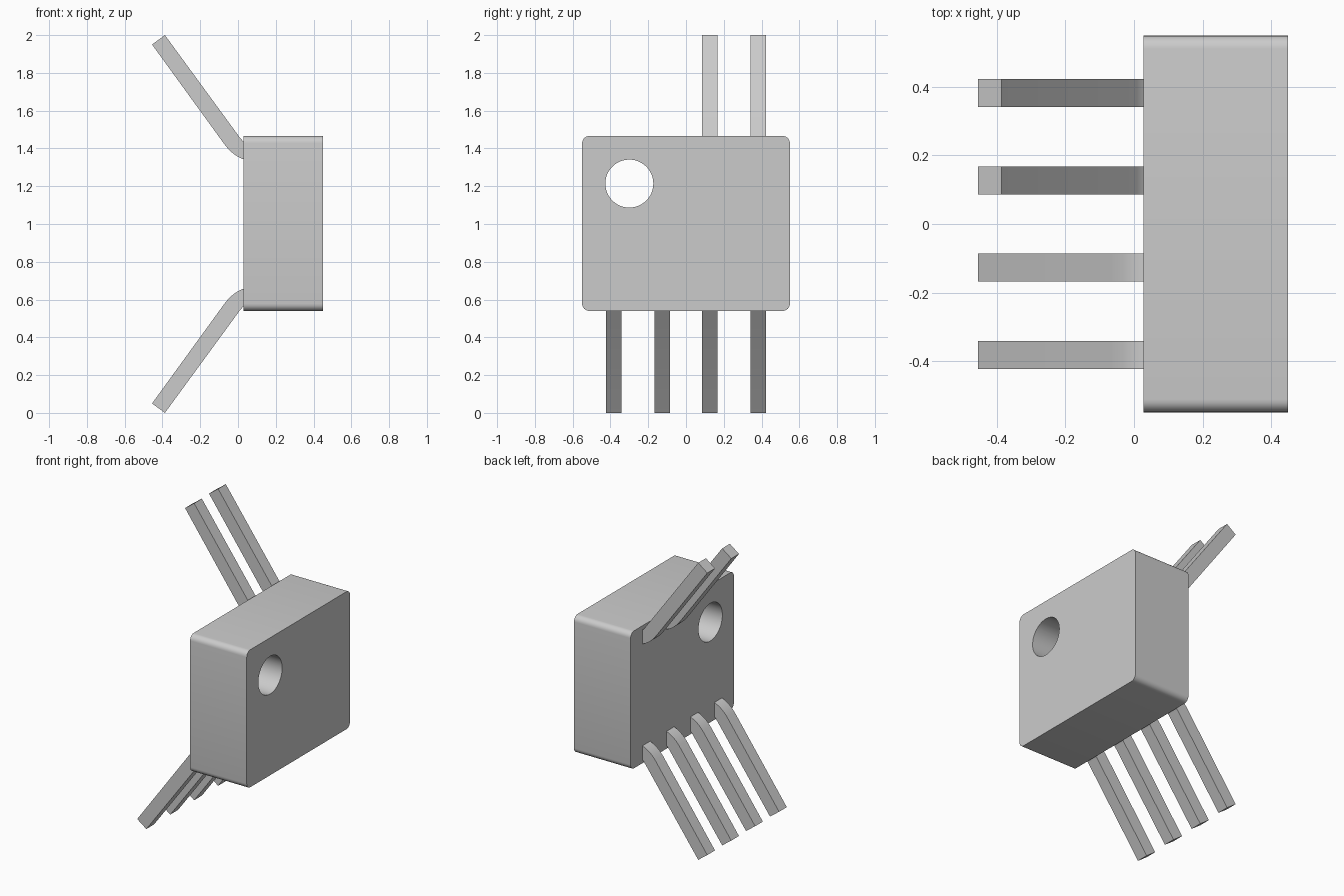
import bpy, bmesh, math
from mathutils import Matrix

if "Cube" in bpy.data.objects:
    bpy.data.objects.remove(bpy.data.objects["Cube"])

grey = bpy.data.materials.new("plain grey")
grey.use_nodes = True
colour = (0.6, 0.6, 0.6, 1)
grey.diffuse_color = colour
grey.node_tree.nodes["Principled BSDF"].inputs["Base Color"].default_value = colour


def add_object(name, bm):
    bmesh.ops.recalc_face_normals(bm, faces=bm.faces)
    mesh = bpy.data.meshes.new(name)
    bm.to_mesh(mesh)
    bm.free()
    mesh.materials.append(grey)
    obj = bpy.data.objects.new(name, mesh)
    bpy.context.collection.objects.link(obj)
    return obj


def shade(obj):
    bpy.ops.object.select_all(action='DESELECT')
    obj.select_set(True)
    bpy.context.view_layer.objects.active = obj
    bpy.ops.object.shade_smooth_by_angle(angle=math.radians(30))


# Body: block with the four edges along x rounded
LEFT, RIGHT, HALF, BOTTOM, TOP = 0.028, 0.45, 0.55, 0.54, 1.466
bm = bmesh.new()
bmesh.ops.create_cube(bm, size=1)
bmesh.ops.scale(bm, vec=(RIGHT - LEFT, 2 * HALF, TOP - BOTTOM), verts=bm.verts)
bmesh.ops.translate(bm, vec=((LEFT + RIGHT) / 2, 0, (TOP + BOTTOM) / 2), verts=bm.verts)
long_edges = [e for e in bm.edges if abs(e.verts[0].co.x - e.verts[1].co.x) > 0.1]
bmesh.ops.bevel(bm, geom=long_edges, offset=0.038, segments=6, profile=0.5, affect='EDGES')
body = add_object("body", bm)

# Round mounting hole right through the body
bm = bmesh.new()
bmesh.ops.create_cone(bm, cap_ends=True, segments=48, radius1=0.127, radius2=0.127, depth=1,
                      matrix=Matrix.Translation((0.24, -0.3, 1.214)) @ Matrix.Rotation(math.pi / 2, 4, 'Y'))
cutter = add_object("hole_cutter", bm)
cut = body.modifiers.new("hole", 'BOOLEAN')
cut.operation, cut.object, cut.solver = 'DIFFERENCE', cutter, 'EXACT'
bpy.context.view_layer.objects.active = body
bpy.ops.object.modifier_apply(modifier="hole")
bpy.data.objects.remove(cutter)
shade(body)

# Leads: bent strip profile in x and z, extruded in y
PROFILE = [(-0.455, 0.05), (-0.066, 0.586), (-0.045, 0.61), (-0.022, 0.63), (0.003, 0.646),
           (0.028, 0.657), (0.05, 0.66), (0.05, 0.575), (0.028, 0.563), (0.008, 0.54), (-0.387, 0)]


def lead(name, y, upper):
    bm = bmesh.new()
    verts = [bm.verts.new((x, y - 0.041, 2 - z if upper else z)) for x, z in PROFILE]
    face = bm.faces.new(verts)
    grown = bmesh.ops.extrude_face_region(bm, geom=[face])["geom"]
    bmesh.ops.translate(bm, vec=(0, 0.082, 0),
                        verts=[g for g in grown if isinstance(g, bmesh.types.BMVert)])
    shade(add_object(name, bm))


for i, y in enumerate((-0.382, -0.127, 0.127, 0.382)):
    lead(f"lower_lead_{i + 1}", y, False)
    if y > 0:
        lead(f"upper_lead_{i - 1}", y, True)
